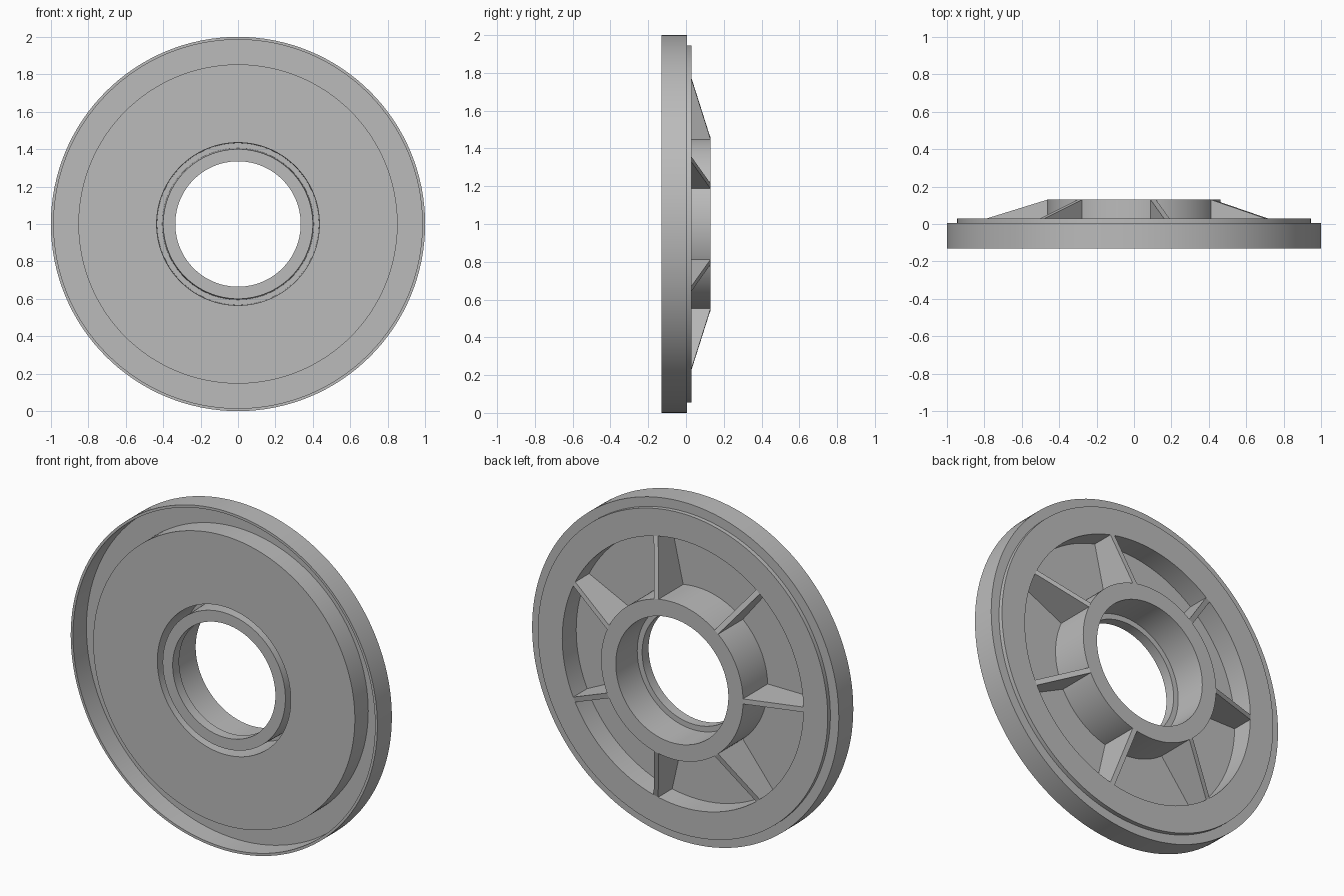
import bpy, bmesh, math
from mathutils import Matrix, Vector

cube = bpy.data.objects.get("Cube")
if cube:
    bpy.data.objects.remove(cube, do_unlink=True)

# One plain grey for the whole part
grey = bpy.data.materials.new("plain_grey")
grey.use_nodes = True
colour = (0.5, 0.5, 0.5, 1)
grey.diffuse_color = colour
grey.node_tree.nodes["Principled BSDF"].inputs["Base Color"].default_value = colour

CENTRE = Vector((0, 0, 1))
SEGMENTS = 128
RIBS = 7
FRONT, BACK = -0.13, 0.13
WEB, SHOULDER = -0.10, 0.03      # recess floor and back face
RECESS_R, HUB_R = 0.786, 0.463


def finish(bm, name):
    bmesh.ops.recalc_face_normals(bm, faces=bm.faces[:])
    mesh = bpy.data.meshes.new(name)
    bm.to_mesh(mesh)
    bm.free()
    mesh.materials.append(grey)
    obj = bpy.data.objects.new(name, mesh)
    obj.location = CENTRE
    bpy.context.collection.objects.link(obj)
    return obj


def lathe(name, profile):
    """Spin a closed (radius, y) profile around the y axis."""
    bm = bmesh.new()
    verts = [bm.verts.new((r, y, 0)) for r, y in profile]
    edges = [bm.edges.new((a, b)) for a, b in zip(verts, verts[1:] + verts[:1])]
    bmesh.ops.spin(bm, geom=verts + edges, cent=(0, 0, 0), axis=(0, 1, 0),
                   angle=math.tau, steps=SEGMENTS, use_merge=True)
    bmesh.ops.remove_doubles(bm, verts=bm.verts[:], dist=1e-5)
    obj = finish(bm, name)
    bpy.ops.object.select_all(action='DESELECT')
    obj.select_set(True)
    bpy.context.view_layer.objects.active = obj
    bpy.ops.object.shade_smooth_by_angle(angle=math.radians(30))
    return obj


def rib(name, angle, thick=0.03):
    """Tapered web from the hub to the recess wall."""
    bm = bmesh.new()
    outline = [(HUB_R - 0.012, WEB - 0.01), (RECESS_R + 0.01, WEB - 0.01),
               (RECESS_R + 0.01, SHOULDER - 0.003), (RECESS_R, SHOULDER),
               (HUB_R, BACK), (HUB_R - 0.012, BACK - 0.002)]
    face = bm.faces.new([bm.verts.new((r, y, -thick / 2)) for r, y in outline])
    new = bmesh.ops.extrude_face_region(bm, geom=[face])["geom"]
    bmesh.ops.translate(bm, vec=(0, 0, thick),
                        verts=[v for v in new if isinstance(v, bmesh.types.BMVert)])
    bmesh.ops.rotate(bm, verts=bm.verts[:], cent=(0, 0, 0),
                     matrix=Matrix.Rotation(-angle, 3, 'Y'))
    return finish(bm, name)


# Disc with rim, front groove, recessed back, hollow hub and bore lip
lathe("flanged_disc", [
    (1, FRONT), (1, 0.005), (0.945, 0.005), (0.945, SHOULDER),
    (RECESS_R, SHOULDER), (RECESS_R, WEB), (HUB_R, WEB), (HUB_R, BACK),
    (0.367, BACK), (0.367, -0.07), (0.335, -0.07), (0.335, FRONT),
    (0.40, FRONT), (0.405, 0.1), (0.432, 0.1), (0.435, FRONT),
    (0.853, FRONT), (0.853, -0.005), (0.985, -0.005), (0.985, FRONT)])

# Radial stiffening ribs on the back
for i in range(RIBS):
    rib(f"rib_{i + 1}", math.pi + i * math.tau / RIBS)
